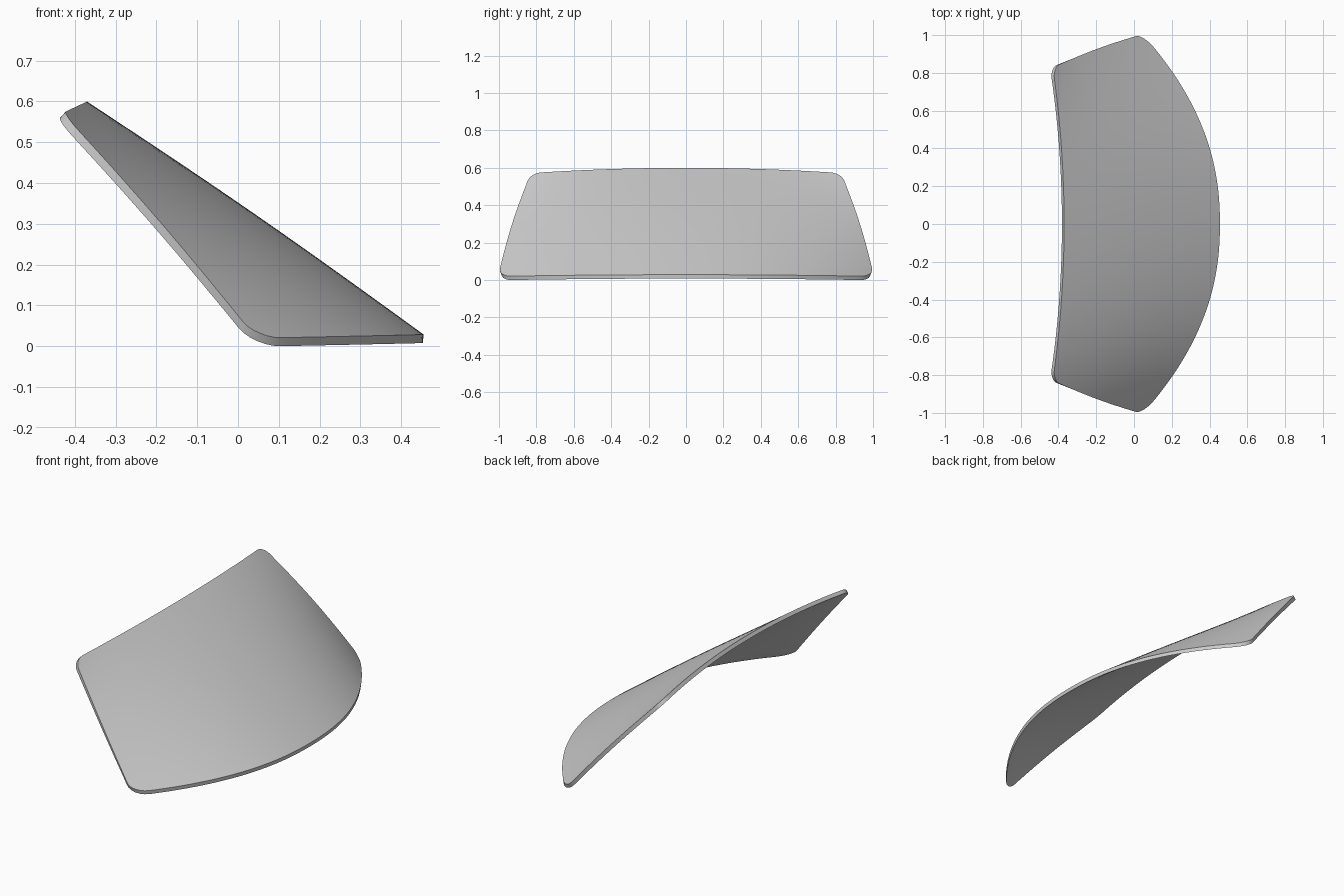
import bpy, bmesh, math
from mathutils import Vector

cube = bpy.data.objects.get("Cube")
if cube:
    bpy.data.objects.remove(cube, do_unlink=True)

COLS, THICK, CORNER = 64, 0.021, 0.07


def surface(s, v):
    """Point on the outer face: s runs side to side, v from lower to upper edge."""
    a = abs(s)
    low = Vector((0.455 - 0.41 * a ** 2.2, 1.005 * s, 0.029 - 0.009 * a * a))
    high = Vector((-0.37 - 0.06 * a * a, 0.83 * s, 0.60 - 0.028 * a * a))
    p = low.lerp(high, v)
    bow = math.sin(math.pi * v)
    return p + Vector((0.004 * bow, 0.012 * s * a * bow, 0.006 * bow))


def normal(s, v):
    e = 0.001
    ds = surface(s + e, v) - surface(s - e, v)
    dv = surface(s, v + e) - surface(s, v - e)
    return ds.cross(dv).normalized()


def half_width(v):
    """Side limit of a row, pulled in to round the four corners."""
    k = max(0.0, 1 - min(v, 1 - v) / CORNER)
    return 1 - CORNER * (1 - math.sqrt(max(0.0, 1 - k * k)))


# Rows are packed towards both edges, where the corners turn
turn = [CORNER * (1 - math.cos(i * math.pi / 12)) for i in range(7)]
middle = [CORNER + (1 - 2 * CORNER) * i / 14 for i in range(1, 14)]
rows = turn + middle + [1 - t for t in reversed(turn)]

bm = bmesh.new()
outer, inner = [], []
for v in rows:
    w = half_width(v)
    top_row, under_row = [], []
    for i in range(COLS + 1):
        s = w * (2 * i / COLS - 1)
        p, n = surface(s, v), normal(s, v)
        if n.z < 0:
            n = -n
        # The lower edge is cut nearly upright
        n = n.lerp(Vector((0, 0, 1)), 0.85 * max(0.0, 1 - v / 0.08)).normalized()
        top_row.append(bm.verts.new(p))
        under_row.append(bm.verts.new(p - n * THICK))
    outer.append(top_row)
    inner.append(under_row)

# Outer and inner faces
for grid in (outer, inner):
    for a, b in zip(grid, grid[1:]):
        for i in range(COLS):
            bm.faces.new((a[i], a[i + 1], b[i + 1], b[i]))


# Rim joining the two faces
def outline(g):
    return (g[0] + [r[-1] for r in g[1:]] + g[-1][-2::-1]
            + [r[0] for r in g[-2:0:-1]])


rim_out, rim_in = outline(outer), outline(inner)
for i in range(len(rim_out)):
    j = (i + 1) % len(rim_out)
    bm.faces.new((rim_out[i], rim_out[j], rim_in[j], rim_in[i]))
bmesh.ops.recalc_face_normals(bm, faces=bm.faces[:])

# Stand the panel on the ground
drop = min(v.co.z for v in bm.verts)
bmesh.ops.translate(bm, verts=bm.verts[:], vec=(0, 0, -drop))

mesh = bpy.data.meshes.new("windshield")
bm.to_mesh(mesh)
bm.free()
panel = bpy.data.objects.new("windshield", mesh)
bpy.context.collection.objects.link(panel)

# Plain grey glass
grey = bpy.data.materials.new("pale grey")
grey.use_nodes = True
colour = (0.6, 0.6, 0.6, 1)
grey.diffuse_color = colour
grey.node_tree.nodes["Principled BSDF"].inputs["Base Color"].default_value = colour
mesh.materials.append(grey)

bpy.ops.object.select_all(action="DESELECT")
panel.select_set(True)
bpy.context.view_layer.objects.active = panel
bpy.ops.object.shade_smooth_by_angle(angle=math.radians(35))
